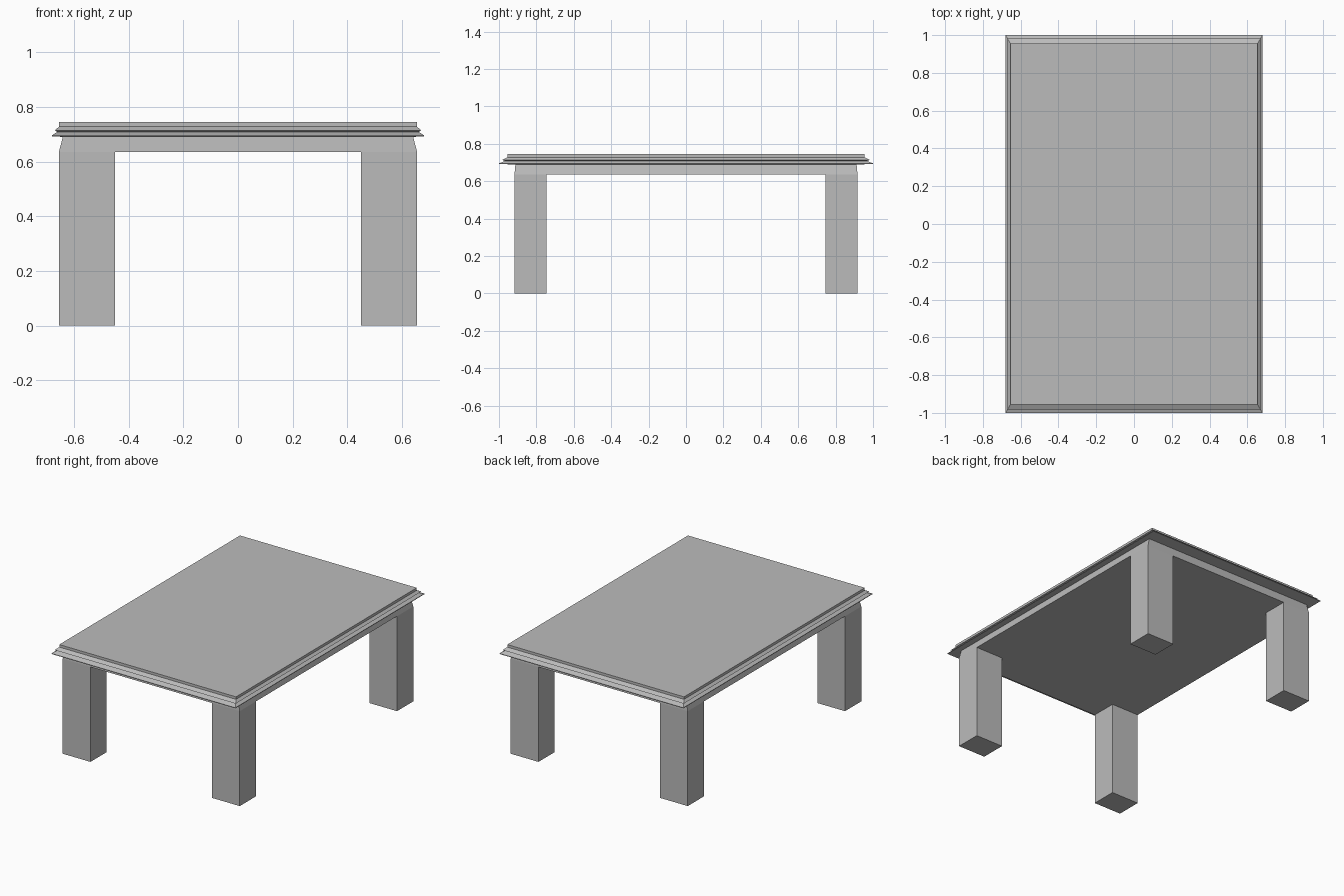
import bpy, bmesh

cube = bpy.data.objects.get("Cube")
if cube:
    bpy.data.objects.remove(cube)

grey = bpy.data.materials.new("mid grey")
grey.use_nodes = True
tone = (0.5, 0.5, 0.5, 1)
grey.diffuse_color = tone
grey.node_tree.nodes["Principled BSDF"].inputs["Base Color"].default_value = tone


def stack(name, rings, centre=(0, 0)):
    """Skin a closed solid through rectangles given as (half x, half y, z)."""
    bm = bmesh.new()
    loops = []
    for hx, hy, z in rings:
        corners = [(-hx, -hy), (hx, -hy), (hx, hy), (-hx, hy)]
        loops.append([bm.verts.new((x, y, z)) for x, y in corners])
    for low, high in zip(loops, loops[1:]):
        for i in range(4):
            j = (i + 1) % 4
            bm.faces.new((low[i], low[j], high[j], high[i]))
    bm.faces.new(loops[0][::-1])
    bm.faces.new(loops[-1])
    mesh = bpy.data.meshes.new(name)
    bm.to_mesh(mesh)
    bm.free()
    mesh.materials.append(grey)
    obj = bpy.data.objects.new(name, mesh)
    obj.location = (*centre, 0)
    bpy.context.collection.objects.link(obj)
    return obj


# Apron slab, drawn in slightly towards the top
stack("apron", [(0.655, 0.917, 0.635), (0.64, 0.912, 0.693)])

# Tabletop with a two-lipped moulded edge
stack("tabletop", [
    (0.64, 0.912, 0.690),
    (0.68, 1.0, 0.692),
    (0.68, 1.0, 0.696),
    (0.661, 0.967, 0.708),
    (0.670, 0.982, 0.714),
    (0.654, 0.955, 0.728),
    (0.654, 0.955, 0.745),
])

# Four square legs
for x_side, x_name in ((1, "left"), (-1, "right")):
    for y_side, y_name in ((-1, "front"), (1, "back")):
        stack(f"{y_name}_{x_name}_leg",
              [(0.1025, 0.086, 0), (0.1025, 0.086, 0.635)],
              (x_side * 0.5525, y_side * 0.831))
